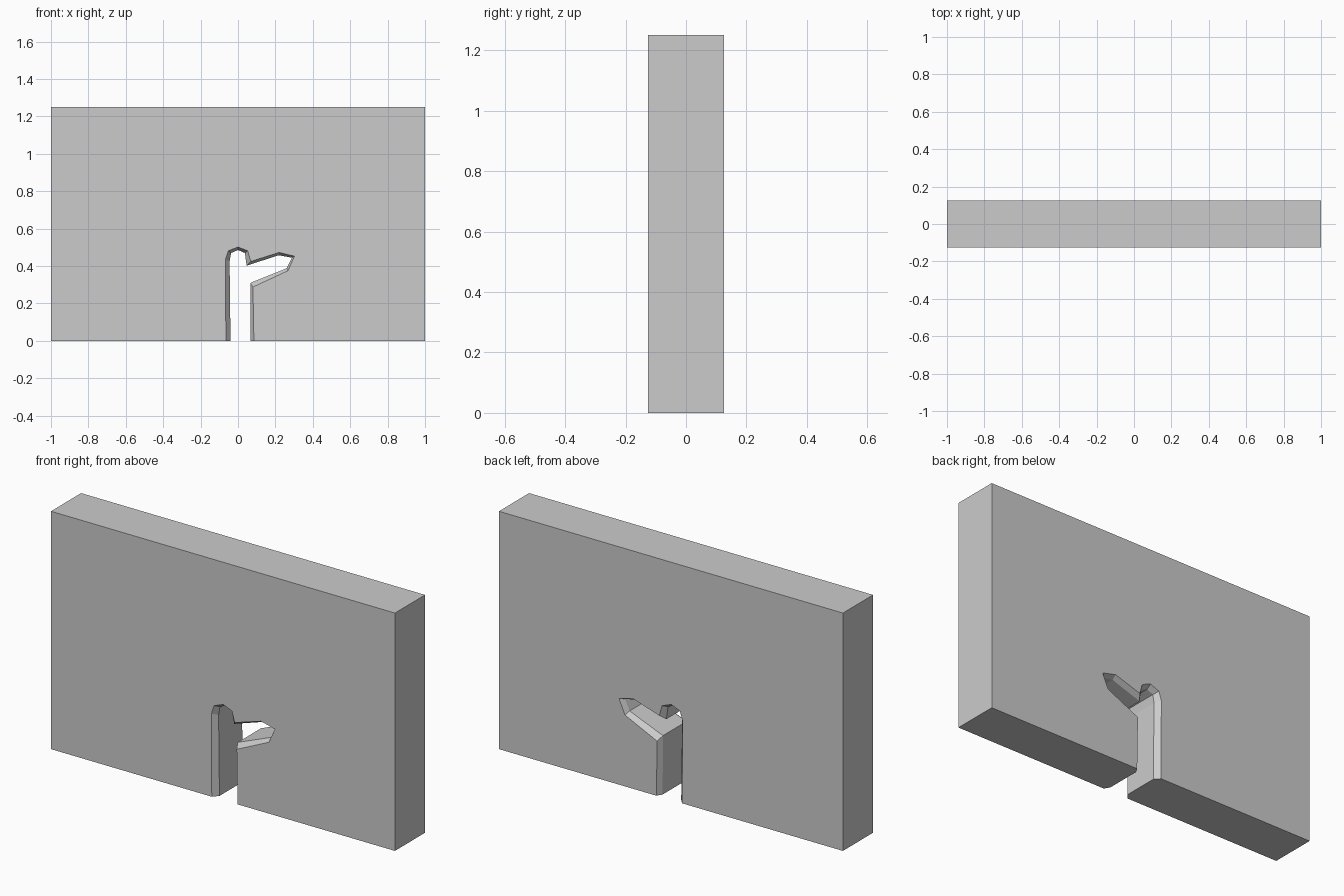
import bpy, bmesh, math

if "Cube" in bpy.data.objects:
    bpy.data.objects.remove(bpy.data.objects["Cube"])

HALF_W, HALF_D, HEIGHT = 1.0, 0.125, 1.25
CHAMFER = 0.028

# Forked opening (x, z): wide outline on both wall faces, narrow one inside
wide = [(-0.065, 0), (-0.067, 0.435), (-0.052, 0.482), (0, 0.502), (0.052, 0.482),
        (0.068, 0.425), (0.22, 0.473), (0.302, 0.453), (0.267, 0.375), (0.08, 0.288), (0.085, 0)]
narrow = [(-0.04, 0), (-0.045, 0.425), (-0.037, 0.47), (0, 0.486), (0.037, 0.47),
          (0.046, 0.402), (0.217, 0.458), (0.288, 0.445), (0.26, 0.388), (0.066, 0.31), (0.068, 0)]
corners = [(HALF_W, 0), (HALF_W, HEIGHT), (-HALF_W, HEIGHT), (-HALF_W, 0)]

# Wall slab lofted through four depth rings, with the opening in its outline
bm = bmesh.new()
sections = [(-HALF_D, wide), (-HALF_D + CHAMFER, narrow),
            (HALF_D - CHAMFER, narrow), (HALF_D, wide)]
rings = [[bm.verts.new((x, y, z)) for x, z in outline + corners] for y, outline in sections]
for a, b in zip(rings, rings[1:]):
    for i in range(len(a)):
        j = (i + 1) % len(a)
        bm.faces.new((a[i], a[j], b[j], b[i]))
bm.faces.new(rings[0])
bm.faces.new(rings[-1])
bmesh.ops.recalc_face_normals(bm, faces=bm.faces)

# Merge the coplanar strips on the outer sides
bmesh.ops.dissolve_limit(bm, angle_limit=math.radians(0.5), verts=bm.verts, edges=bm.edges)

mesh = bpy.data.meshes.new("wall_with_forked_opening")
bm.to_mesh(mesh)
bm.free()
bpy.context.collection.objects.link(bpy.data.objects.new("wall_with_forked_opening", mesh))
